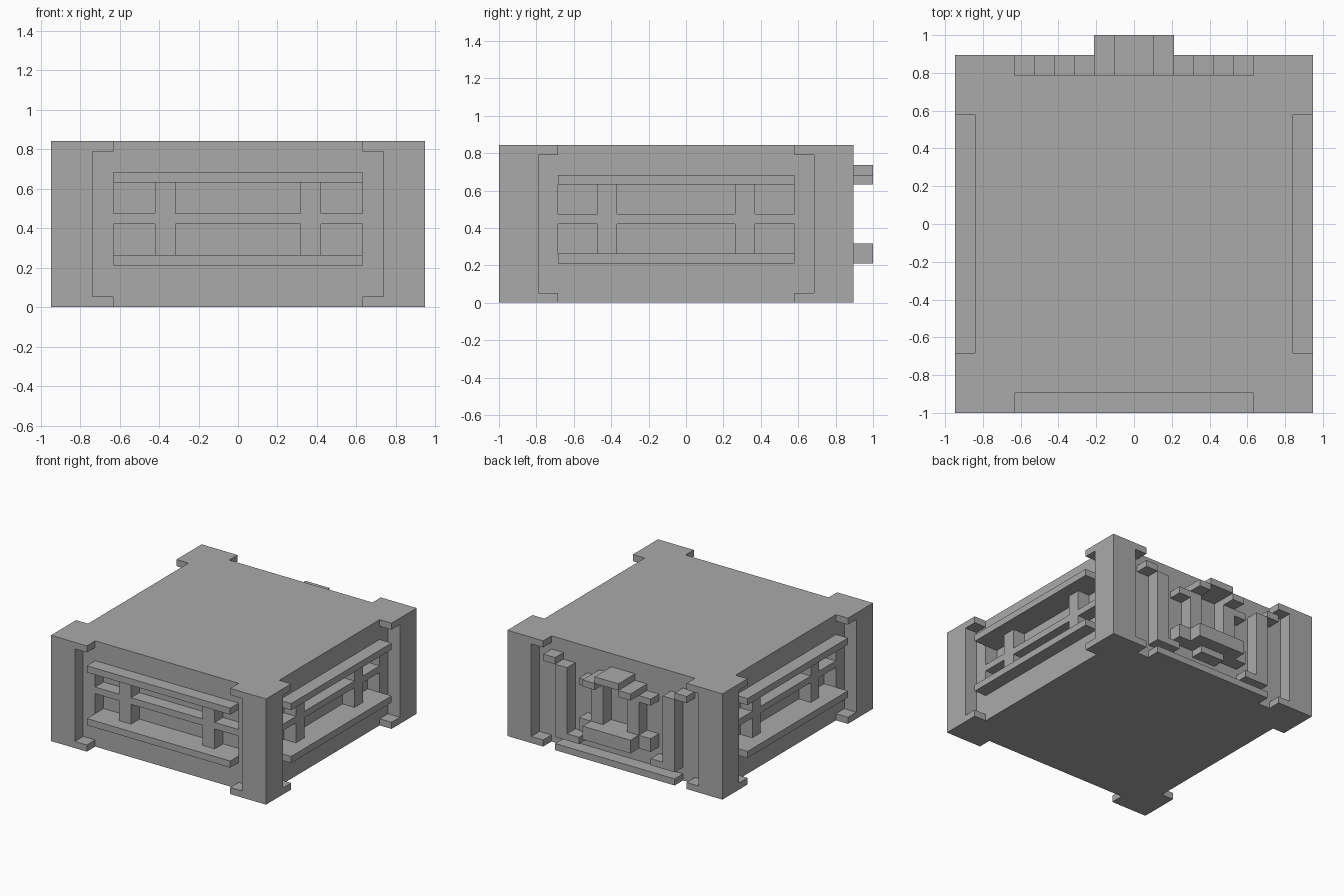
import bpy
import bmesh
from mathutils import Matrix, Vector
from math import radians

if "Cube" in bpy.data.objects:
    bpy.data.objects.remove(bpy.data.objects["Cube"])

U = 2 / 19                    # one design unit; the model is 18 x 19 x 8 units
SHIFT = Vector((0, -0.5, 0))  # the body sits forward to balance the back ornament

grey = bpy.data.materials.new("plain grey")
grey.use_nodes = True
grey.diffuse_color = (0.4, 0.4, 0.4, 1)
grey.node_tree.nodes["Principled BSDF"].inputs["Base Color"].default_value = (0.4, 0.4, 0.4, 1)


def make(name, boxes, turn=0):
    """Object of boxes (x0, x1, y0, y1, z0, z1) in units, turned about the body axis."""
    bm = bmesh.new()
    for x0, x1, y0, y1, z0, z1 in boxes:
        size = Matrix.Diagonal((x1 - x0, y1 - y0, z1 - z0, 1))
        mid = Matrix.Translation(((x0 + x1) / 2, (y0 + y1) / 2, (z0 + z1) / 2))
        bmesh.ops.create_cube(bm, size=1, matrix=mid @ size)
    bm.transform(Matrix.Scale(U, 4) @ Matrix.Translation(SHIFT) @ Matrix.Rotation(radians(turn), 4, "Z"))
    mesh = bpy.data.meshes.new(name)
    bm.to_mesh(mesh)
    bm.free()
    mesh.materials.append(grey)
    obj = bpy.data.objects.new(name, mesh)
    bpy.context.collection.objects.link(obj)
    return obj


def combine(target, tool, operation):
    """Apply a boolean and discard the tool."""
    mod = target.modifiers.new(operation, "BOOLEAN")
    mod.operation, mod.solver, mod.object = operation, "EXACT", tool
    bpy.context.view_layer.update()
    result = bpy.data.meshes.new_from_object(target.evaluated_get(bpy.context.evaluated_depsgraph_get()))
    target.modifiers.clear()
    target.data = result
    bpy.data.objects.remove(tool)


def both_sides(boxes):
    return boxes + [(-x1, -x0, *rest) for x0, x1, *rest in boxes]


# Body with corner posts and their top and bottom brackets
body = make("body", [(-8, 8, -8, 8, 0, 8)])
for turn in (0, 90, 180, 270):
    combine(body, make("post", [(7, 9, 7, 9, 0, 8)], turn), "UNION")
    for z in (0, 7.5):
        for x in (-7, 6):
            combine(body, make("bracket", [(x, x + 1, 8, 9, z, z + 0.5)], turn), "UNION")

# Windows cut in the front and sides, leaving a lattice, with a rail above and below
windows = [(x0, x1, -9, -7, z, z + 1.5) for z in (2.5, 4.5) for x0, x1 in ((-6, -4), (-3, 3), (4, 6))]
for turn, side in ((0, "front"), (90, "right"), (270, "left")):
    combine(body, make("cutter", windows, turn), "DIFFERENCE")
    for z, level in ((2, "lower"), (6, "upper")):
        make(f"{side}_{level}_rail", [(-6, 6, -9, -8, z, z + 0.5)], turn)

# Back ornament: framing bars, then a stepped centre piece
make("back_bottom_rail", [(-5, 5, 8, 9, 0, 0.5)])
make("back_bar_caps", both_sides([(5, 6, 8, 9, 6.5, 7)]))
make("back_bars", both_sides([(4, 5, 8, 9, 1, 6.5)]))
make("back_bar_feet", both_sides([(3, 4, 8, 9, 1, 1.5)]))
make("ornament_crown", [(-1, 1, 8, 10, 6.5, 7)])
make("ornament_shoulders", both_sides([(1, 2, 8, 10, 6, 6.5)]))
make("ornament_arms", both_sides([(2, 3, 8, 9, 5.5, 6)]))
make("ornament_columns", both_sides([(1, 2, 8, 9, 3, 6)]))
make("ornament_base", [(-2, 2, 8, 10, 2, 3)])
make("ornament_base_ends", both_sides([(2, 3, 8, 9, 2, 3)]))
make("ornament_base_foot", [(-1, 1, 8, 9, 1.5, 2)])
